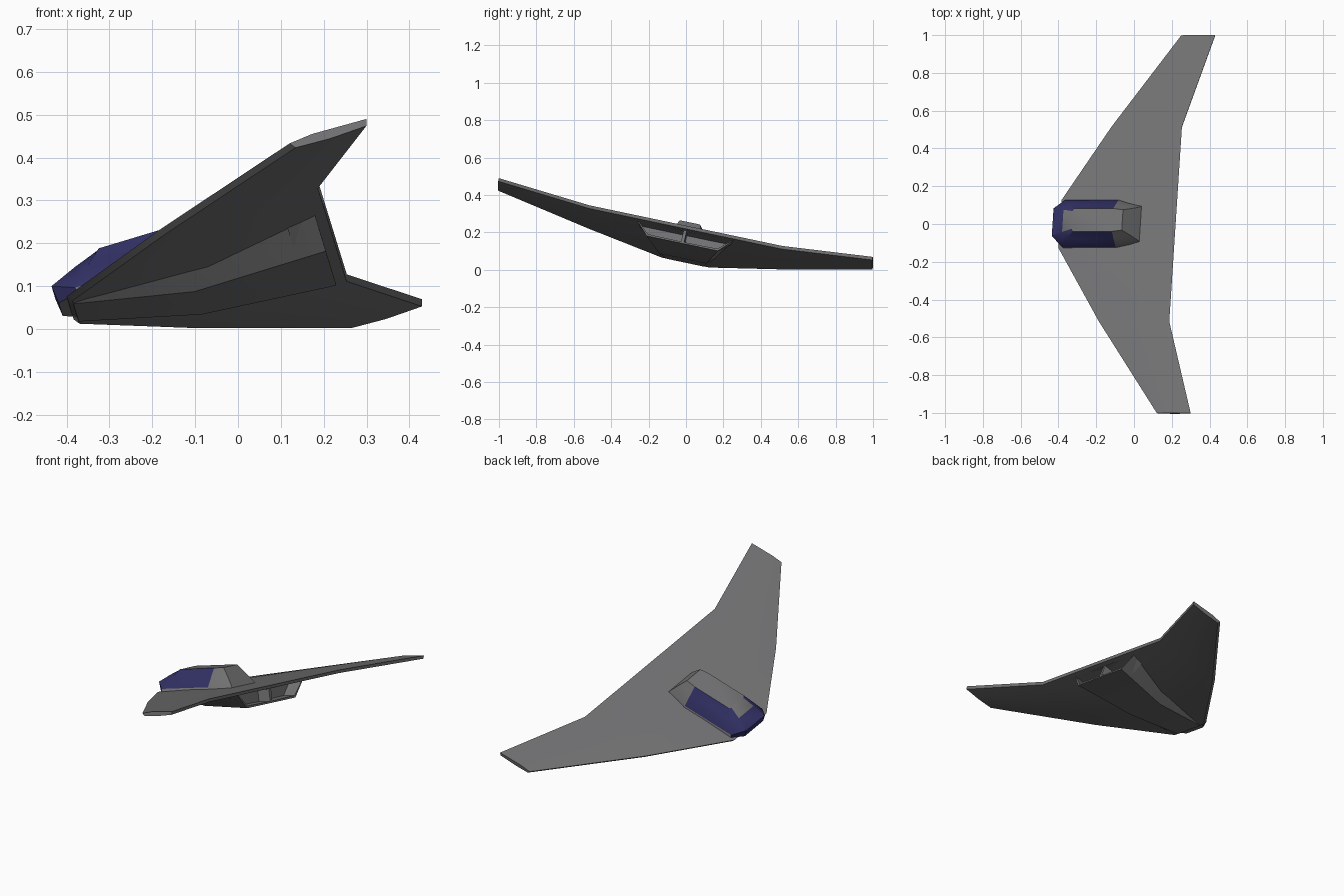
import bpy, bmesh
from mathutils import Matrix, Vector

if "Cube" in bpy.data.objects:
    bpy.data.objects.remove(bpy.data.objects["Cube"])

# Attitude of the banked craft: local x = tail, y = span, z = wing normal
N = Vector((-0.2807, 0.2152, 0.9354)).normalized()
S = Vector((0.0635, 0.9766, -0.2056)).normalized()
F = S.cross(N).normalized()
S = N.cross(F)
POSE = Matrix((F, S, N)).transposed().to_4x4()
POSE.translation = (0, 0, 0.17)


def material(name, color):
    m = bpy.data.materials.new(name)
    m.diffuse_color = (*color, 1)
    m.use_nodes = True
    m.node_tree.nodes["Principled BSDF"].inputs["Base Color"].default_value = m.diffuse_color
    return m


GREY = material("hull_grey", (0.17, 0.17, 0.175))
BLUE = material("window_blue", (0.032, 0.03, 0.13))


def finish(name, bm, angle=0.6):
    bmesh.ops.recalc_face_normals(bm, faces=bm.faces)
    bm.transform(POSE)
    me = bpy.data.meshes.new(name)
    bm.to_mesh(me)
    bm.free()
    me.materials.append(GREY)
    me.materials.append(BLUE)
    ob = bpy.data.objects.new(name, me)
    bpy.context.collection.objects.link(ob)
    bpy.ops.object.select_all(action='DESELECT')
    ob.select_set(True)
    bpy.context.view_layer.objects.active = ob
    bpy.ops.object.shade_smooth_by_angle(angle=angle)
    return ob


def loft(bm, rings, cap=True):
    rows = [[bm.verts.new(p) for p in r] for r in rings]
    n = len(rows[0])
    for a, b in zip(rows, rows[1:]):
        for i in range(n):
            j = (i + 1) % n
            bm.faces.new((a[i], a[j], b[j], b[i]))
    if cap:
        bm.faces.new(rows[0])
        bm.faces.new(rows[-1])
    return rows


# Swept flying wing: half stations (span, leading x, trailing x, belly depth)
half = [(0.13, -0.41, 0.23, 0.045), (0.528, -0.16, 0.23, 0.03),
        (1.024, 0.193, 0.381, 0.02)]
stations = [(-y, a, b, d) for y, a, b, d in reversed(half)] + half
rings = []
for y, a, b, d in stations:
    c = b - a
    rings.append([(a, y, -0.003), (a + 0.3 * c, y, 0.003), (b, y, 0.0),
                  (b - 0.005, y, -0.016), (a + 0.5 * c, y, -d),
                  (a + 0.01, y, -0.017)])
bm = bmesh.new()
loft(bm, rings)
finish("flying_wing", bm)

# Belly engine housing: sections (x, top half width, bottom half width, depth)
bm = bmesh.new()
rows = loft(bm, [[(x, -t, -0.012), (x, -b, -d), (x, 0, -d), (x, b, -d),
                  (x, t, -0.012), (x, 0, -0.012)]
                 for x, t, b, d in [(-0.40, 0.12, 0.10, 0.018),
                                    (-0.12, 0.20, 0.13, 0.08),
                                    (0.20, 0.27, 0.195, 0.092)]], cap=False)
bm.faces.new(rows[0])
r = rows[-1]
exhausts = [bm.faces.new((r[0], r[1], r[2], r[5])),
            bm.faces.new((r[5], r[2], r[3], r[4]))]
bmesh.ops.recalc_face_normals(bm, faces=bm.faces)
# Two recessed exhausts with a divider left between them
bmesh.ops.inset_individual(bm, faces=exhausts, thickness=0.012)
bmesh.ops.inset_individual(bm, faces=exhausts, thickness=0.002, depth=-0.07)
finish("engine_housing", bm, 0.45)

# Cockpit: four outline levels, each front corner, side, window end, tail
levels = [
    [(-0.432, 0.075, 0.0), (-0.385, 0.13, -0.005), (-0.09, 0.13, -0.005), (0.04, 0.10, -0.005)],
    [(-0.437, 0.075, 0.043), (-0.385, 0.127, 0.012), (-0.09, 0.127, 0.012), (0.03, 0.09, 0.01)],
    [(-0.372, 0.06, 0.074), (-0.345, 0.092, 0.06), (-0.09, 0.092, 0.06), (-0.005, 0.07, 0.06)],
    [(-0.313, 0.048, 0.098), (-0.305, 0.062, 0.10), (-0.09, 0.062, 0.10), (-0.035, 0.055, 0.10)],
]
bm = bmesh.new()
rows = loft(bm, [lv + [(x, -y, z) for x, y, z in reversed(lv)] for lv in levels])
bm.faces.ensure_lookup_table()
for level in range(3):
    for i in range(8):
        corner = i in (0, 6)                 # angled front quarter panes
        side = i in (1, 5) and level > 0     # long side windows
        front = i == 7 and level < 2         # lower windscreen
        if corner or side or front:
            bm.faces[level * 8 + i].material_index = 1
finish("cockpit", bm, 0.5)
